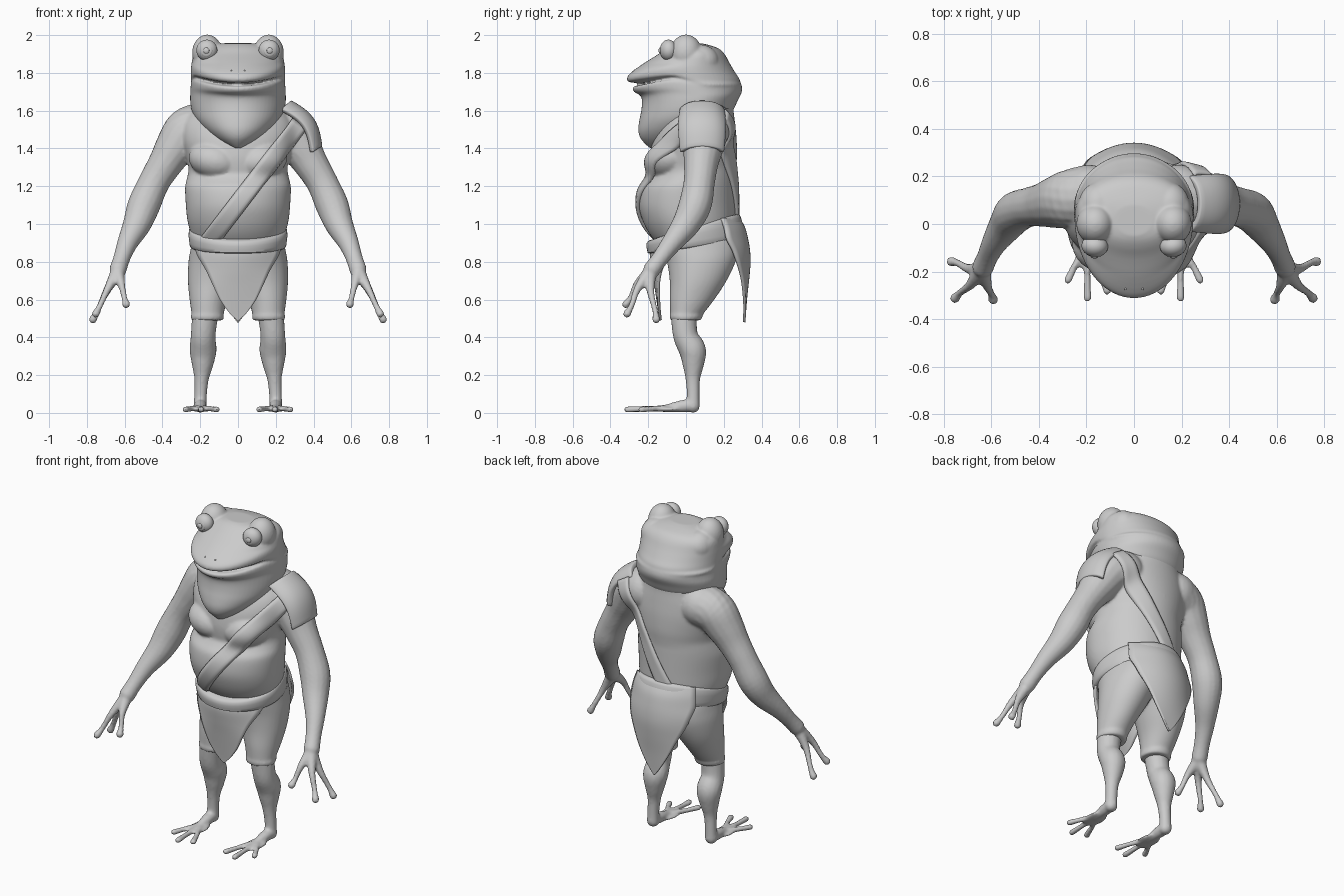
import bpy, bmesh, math
from mathutils import Vector, Matrix
from mathutils.bvhtree import BVHTree

if "Cube" in bpy.data.objects:
    bpy.data.objects.remove(bpy.data.objects["Cube"])

grey = bpy.data.materials.new("soft_grey")
grey.diffuse_color = (0.6, 0.6, 0.6, 1)
grey.use_nodes = True
grey.node_tree.nodes["Principled BSDF"].inputs["Base Color"].default_value = grey.diffuse_color


def finish(name, bm, voxel=0, smooth=0, angle=50):
    """Turn a bmesh into a shaded object, optionally fusing overlapping parts."""
    bmesh.ops.recalc_face_normals(bm, faces=bm.faces)
    me = bpy.data.meshes.new(name)
    bm.to_mesh(me)
    bm.free()
    ob = bpy.data.objects.new(name, me)
    bpy.context.collection.objects.link(ob)
    me.materials.append(grey)
    bpy.context.view_layer.objects.active = ob
    ob.select_set(True)
    bpy.ops.object.shade_smooth_by_angle(angle=math.radians(angle))
    ob.select_set(False)
    if voxel:
        m = ob.modifiers.new("fuse", 'REMESH')
        m.mode, m.voxel_size, m.use_smooth_shade = 'VOXEL', voxel, True
        m = ob.modifiers.new("soften", 'SMOOTH')
        m.factor, m.iterations = 0.5, smooth
    return ob


def loft(bm, rings):
    """Skin closed rings of points and cap both ends."""
    vs = [[bm.verts.new(p) for p in r] for r in rings]
    n = len(vs[0])
    for a, b in zip(vs, vs[1:]):
        for i in range(n):
            bm.faces.new((a[i], a[(i + 1) % n], b[(i + 1) % n], b[i]))
    bm.faces.new(vs[0])
    bm.faces.new(vs[-1])


def spline(keys, steps=5):
    """Catmull-Rom through rows of numbers."""
    rows = [Vector(k) for k in keys]
    rows = [rows[0]] + rows + [rows[-1]]
    out = []
    for a, b, c, d in zip(rows, rows[1:], rows[2:], rows[3:]):
        for s in range(steps):
            t = s / steps
            out.append(0.5 * (2 * b + (c - a) * t + (2 * a - 5 * b + 4 * c - d) * t * t
                              + (3 * b - a - 3 * c + d) * t ** 3))
    return out + [rows[-1]]


def oval(z, front, back, hw, cx=0, mid=0.45, n=64):
    """Horizontal ring with different front and back depths."""
    ym = front + (back - front) * mid
    pts = []
    for i in range(n):
        a = 2 * math.pi * i / n
        s = math.sin(a)
        pts.append(Vector((cx + hw * math.cos(a), ym + s * ((back - ym) if s > 0 else (ym - front)), z)))
    return pts


def ball(bm, c, r, rot=Matrix()):
    m = Matrix.Translation(c) @ rot @ Matrix.Diagonal((*r, 1))
    bmesh.ops.create_uvsphere(bm, u_segments=24, v_segments=16, radius=1, matrix=m)


def tube(bm, keys, n=16):
    """Round limb through rows of x, y, z, radius, with ball ends."""
    rows = spline(keys)
    pts = [Vector(r[:3]) for r in rows]
    rings = []
    for i, p in enumerate(pts):
        d = (pts[min(i + 1, len(pts) - 1)] - pts[max(i - 1, 0)]).normalized()
        u = d.cross(Vector((0.3, 1, 0.2))).normalized()
        v = d.cross(u)
        rings.append([p + (u * math.cos(2 * math.pi * k / n) + v * math.sin(2 * math.pi * k / n)) * rows[i][3]
                      for k in range(n)])
    loft(bm, rings)
    for i in (0, -1):
        ball(bm, pts[i], [rows[i][3]] * 3)


# Torso, arms, hands, legs and feet fused into one skin
bm = bmesh.new()
torso = [(.88, -.14, .25, .23), (.95, -.195, .26, .25), (1.02, -.23, .262, .268), (1.1, -.25, .262, .276),
         (1.19, -.24, .262, .28), (1.235, -.205, .262, .272), (1.265, -.185, .262, .265),
         (1.3, -.188, .265, .262), (1.36, -.19, .27, .275), (1.45, -.175, .268, .295),
         (1.53, -.14, .26, .29), (1.6, -.09, .252, .25), (1.66, -.04, .25, .2), (1.72, 0, .22, .12)]
loft(bm, [oval(*r) for r in spline(torso)])
for s in (1, -1):
    side = lambda rows: [(s * r[0], *r[1:]) for r in rows]
    ball(bm, (s * .125, -.09, 1.335), (.14, .118, .098), Matrix.Rotation(s * .25, 4, 'Z') @ Matrix.Rotation(s * -.25, 4, 'Y'))
    tube(bm, side([(.19, .125, 1.52, .125), (.27, .105, 1.49, .124), (.335, .09, 1.4, .108), (.385, .08, 1.32, .092),
                   (.445, .07, 1.22, .083), (.498, .048, 1.1, .087), (.535, .0, 1.0, .075),
                   (.585, -.075, .9, .055), (.615, -.135, .82, .045), (.635, -.18, .76, .046)]))
    for tip in ((.592, -.318, .575), (.753, -.312, .525), (.768, -.158, .495)):
        root, tip = Vector((.638, -.19, .745)), Vector(tip)
        k = root.lerp(tip, .45) + Vector((0, -.012, .01))
        tube(bm, side([(*root, .038), (*k, .021), (*root.lerp(tip, .8), .016), (*tip, .022)]), 10)
    tube(bm, side([(.165, -.01, .58, .075), (.178, -.01, .48, .068), (.185, .0, .4, .066), (.185, .035, .33, .072),
                   (.188, .038, .25, .056), (.193, .036, .18, .039), (.198, .038, .1, .034), (.2, .037, .036, .036)]))
    tube(bm, side([(.2, .03, .04, .034), (.198, -.03, .034, .032), (.196, -.1, .024, .022)]))
    ball(bm, (s * .196, -.11, .02), (.055, .09, .014))
    for tip in ((.278, -.235), (.196, -.31), (.113, -.28)):
        tube(bm, side([(.196, -.09, .024, .02), (.196 + (tip[0] - .196) * .6, -.09 + (tip[1] + .09) * .55, .022, .015),
                       (*tip, .018, .018)]), 10)
body = finish("body", bm, .009, 5)

# Head with throat pouch, lips and brow bumps
bm = bmesh.new()
head = [(1.4, -.19, -.06, .03), (1.43, -.222, .0, .085), (1.46, -.244, .06, .13), (1.5, -.253, .13, .178),
        (1.55, -.247, .2, .222), (1.6, -.237, .248, .245), (1.65, -.233, .272, .253), (1.68, -.242, .288, .253),
        (1.697, -.272, .295, .252), (1.715, -.284, .298, .251), (1.728, -.275, .296, .25), (1.733, -.23, .295, .25),
        (1.745, -.23, .291, .25), (1.75, -.298, .288, .25), (1.77, -.313, .282, .25), (1.8, -.293, .262, .25),
        (1.85, -.225, .232, .246), (1.9, -.145, .204, .234), (1.93, -.105, .172, .2), (1.948, -.075, .12, .15),
        (1.957, -.05, .08, .08)]
rings = [oval(*r, mid=.58) for r in spline(head, 3)]
for ring in rings:
    for p in ring:  # the mouth line rises towards its corners
        if p.y < .1 and 1.66 < p.z < 1.85:
            w = math.sin(math.pi * (p.z - 1.66) / .19)
            p.z += .035 * w * min(1, (p.x / .22) ** 2) * min(1, (.1 - p.y) / .15)
loft(bm, rings)
for s in (1, -1):
    ball(bm, (s * .163, .0, 1.905), (.08, .085, .098))
    ball(bm, (s * .15, .075, 1.86), (.085, .1, .09))
finish("head", bm, .0065, 9)

# Eyes with ringed pupils, and nostrils
for s, label in ((1, "left"), (-1, "right")):
    turn = Matrix.Rotation(s * .12, 4, 'Z')
    bm = bmesh.new()
    ball(bm, (s * .165, -.093, 1.92), (.056, .046, .056), turn)
    finish("eye_" + label, bm)
    for name, r, y in (("iris_", .032, -.129), ("pupil_", .016, -.137)):
        bm = bmesh.new()
        ball(bm, (s * (.165 - y * .02), y, 1.918), (r, .008, r), turn)
        finish(name + label, bm)
    bm = bmesh.new()
    ball(bm, (s * .036, -.272, 1.811), (.005, .006, .006))
    finish("nostril_" + label, bm)

# Shorts with hemmed legs
bm = bmesh.new()
shorts = [(.49, .078, .246, -.082, .078), (.515, .074, .25, -.088, .09), (.525, .076, .246, -.084, .092),
          (.6, .055, .256, -.086, .15), (.7, .01, .265, -.086, .215), (.8, -.03, .262, -.1, .262),
          (.87, -.03, .25, -.12, .272), (.92, -.02, .24, -.115, .255)]
for s in (1, -1):
    loft(bm, [oval(z, f, b, (o - i) / 2, s * (o + i) / 2) for z, i, o, f, b in spline(shorts, 4)])
finish("shorts", bm, .009, 3)

# Waistband, rising towards the back
bm = bmesh.new()
rings = []
for t, grow in ((0, -.03), (0, -.006), (.08, .003), (.3, .006), (.6, .01), (.85, .008), (.96, .002), (1, -.008), (1, -.04)):
    ring = oval(0, -.2 - grow, .305 - .025 * t + grow, .252 + grow)
    for p in ring:
        f = max(-1, min(1, (p.y - .03) / .25))
        low, high = .875 + .035 * f, .985 + (.07 if f > 0 else .08) * f
        p.z = low + (high - low) * t
    rings.append(ring)
loft(bm, rings)
finish("waistband", bm)


def sheet(name, grid, thick):
    """Cloth from a grid of points, with thickness."""
    bm = bmesh.new()
    vs = [[bm.verts.new(p) for p in row] for row in grid]
    for a, b in zip(vs, vs[1:]):
        for i in range(len(a) - 1):
            bm.faces.new((a[i], a[i + 1], b[i + 1], b[i]))
    ob = finish(name, bm)
    m = ob.modifiers.new("thickness", 'SOLIDIFY')
    m.thickness, m.offset = thick, 0
    return ob


# Loincloth flaps: height, half width, depth, wrap
flaps = {"front_flap": [(.89, .225, -.175, 2.3), (.84, .215, -.185, 2.1), (.76, .17, -.175, 1.6), (.68, .133, -.162, 1.0),
                        (.6, .095, -.15, .7), (.53, .045, -.14, .3), (.49, .004, -.135, 0)],
         "back_flap": [(1.03, .2, .278, -2.3), (.98, .21, .306, -2.3), (.92, .218, .322, -2.2), (.86, .205, .332, -2.0),
                       (.8, .185, .335, -1.9), (.72, .145, .329, -1.7),
                       (.62, .095, .318, -1.2), (.53, .04, .311, -.5), (.48, .004, .308, 0)]}
for name, rows in flaps.items():
    sheet(name, [[(hw * k / 8, y + wrap * (hw * k / 8) ** 2, z) for k in range(-8, 9)]
                 for z, hw, y, wrap in spline(rows)], .014)

# Chest strap laid over the skin, front and back
bpy.context.view_layer.update()
skin = BVHTree.FromObject(body, bpy.context.evaluated_depsgraph_get())
for name, a, b, d in (("strap_front", (.325, 1.53), (-.16, .9), 1), ("strap_back", (.29, 1.58), (-.06, .99), -1)):
    a, b = Vector(a), Vector(b)
    across = (b - a).normalized().orthogonal() * .043
    grid = []
    for i in range(41):
        row = []
        for k in range(-4, 5):
            p = a.lerp(b, i / 40) + across * k / 4
            hit = skin.ray_cast(Vector((p.x, -2 * d, p.y)), Vector((0, d, 0)))[0]
            row.append(Vector((p.x, (hit.y if hit else .05) - d * (.012 if abs(k) < 4 else .004), p.y)))
        grid.append(row)
    for _ in range(6):  # bridge small creases
        ys = [[v.y for v in r] for r in grid]
        for i in range(1, 40):
            for k in range(9):
                grid[i][k].y = (ys[i - 1][k] + ys[i][k] * 2 + ys[i + 1][k]) / 4
    sheet(name, grid, .018)

# Shoulder pad: a bowed plate over the arm
grid = []
for i in range(13):
    t = i / 12
    row = []
    for k in range(-8, 9):
        v = k / 8
        bow = .046 * math.sin(math.pi * t) - .035 * v ** 2 - .02 * v ** 6
        half = .108 + .01 * math.sin(math.pi * t)
        row.append(Vector((.272 + .16 * t + bow * .8, .085 + half * v,
                           1.643 - .235 * t + bow * .55 - .01 * v ** 4 * (1 - t))))
    grid.append(row)
pad = sheet("shoulder_pad", grid, .03)
m = pad.modifiers.new("rounded_edge", 'BEVEL')
m.width, m.segments, m.limit_method = .008, 2, 'ANGLE'
